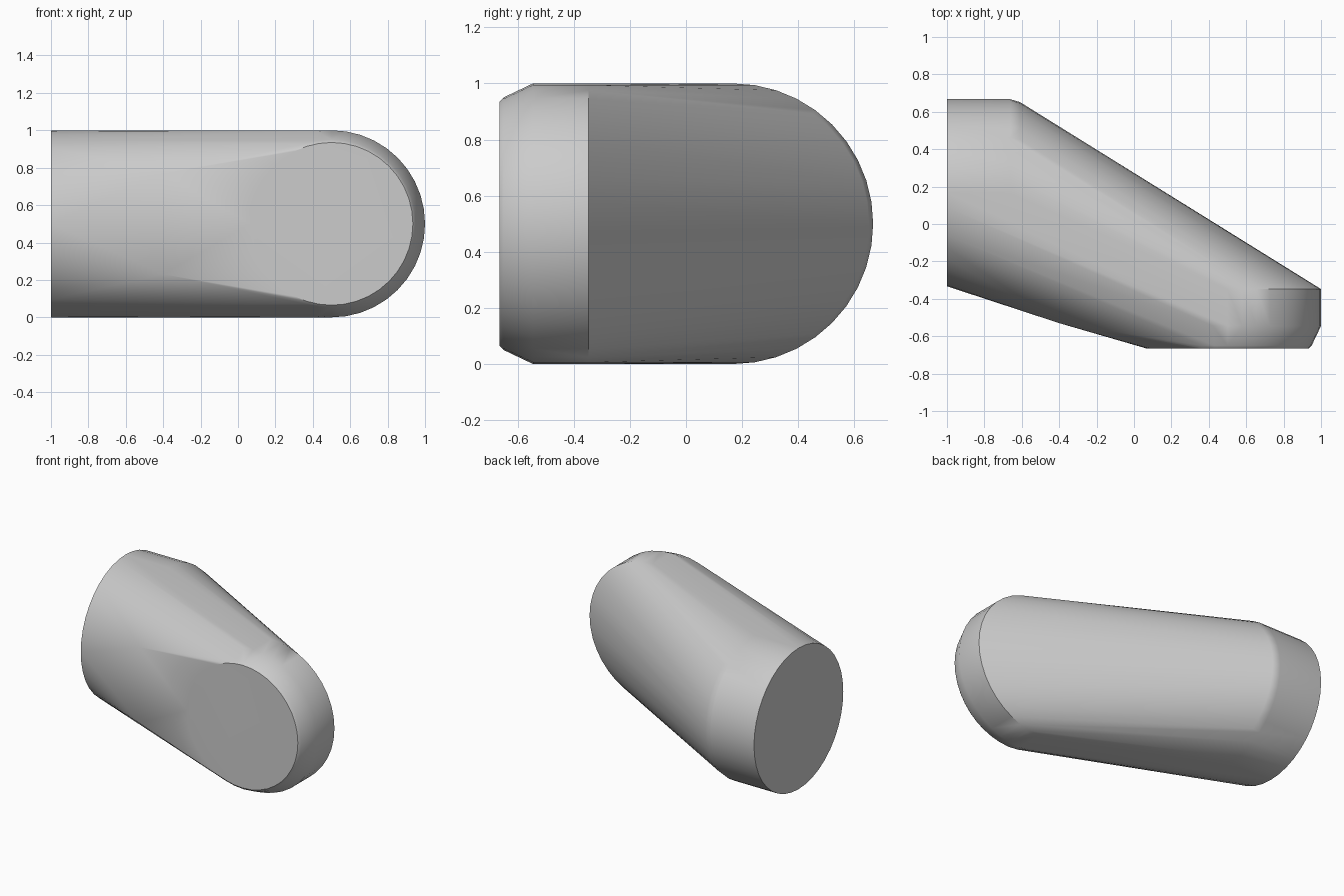
import bpy
import bmesh
from math import sin, cos, tau, radians

cube = bpy.data.objects.get("Cube")
if cube:
    bpy.data.objects.remove(cube, do_unlink=True)

SIDES = 40


def ring(bm, centre, radius, axis):
    """Add a circle of points around the x or y axis."""
    for i in range(SIDES):
        a, b = radius * cos(tau * i / SIDES), radius * sin(tau * i / SIDES)
        offset = (0, a, b) if axis == "x" else (a, 0, b)
        bm.verts.new([c + o for c, o in zip(centre, offset)])


bm = bmesh.new()

# Left-over pipe end, lying along x
for x, r in ((-1, 0.5), (-0.66, 0.5), (-0.61, 0.485)):
    ring(bm, (x, 0.167, 0.5), r, "x")

# Front end, facing -y, with a rounded rim
for y, r in ((-0.348, 0.5), (-0.545, 0.5), (-0.65, 0.45), (-0.665, 0.435)):
    ring(bm, (0.5, y, 0.5), r, "y")

# Slight bulge inside the bend
for z in (0.23, 0.77):
    bm.verts.new((-0.4, -0.53, z))

# Wrap one convex skin around the ends and drop everything inside
hull = bmesh.ops.convex_hull(bm, input=bm.verts[:])
inside = {g for g in hull["geom_interior"] + hull["geom_unused"]
          if isinstance(g, bmesh.types.BMVert)}
bmesh.ops.delete(bm, geom=list(inside), context="VERTS")
bmesh.ops.dissolve_limit(bm, angle_limit=radians(0.5),
                         verts=bm.verts[:], edges=bm.edges[:])
bmesh.ops.recalc_face_normals(bm, faces=bm.faces[:])

mesh = bpy.data.meshes.new("elbow_body")
bm.to_mesh(mesh)
bm.free()
body = bpy.data.objects.new("elbow_body", mesh)
bpy.context.collection.objects.link(body)

# Plain grey
grey = bpy.data.materials.new("light_grey")
grey.use_nodes = True
colour = (0.6, 0.6, 0.6, 1)
grey.diffuse_color = colour
grey.node_tree.nodes["Principled BSDF"].inputs["Base Color"].default_value = colour
mesh.materials.append(grey)

# Smooth sides, sharp end faces
bpy.ops.object.select_all(action="DESELECT")
body.select_set(True)
bpy.context.view_layer.objects.active = body
bpy.ops.object.shade_smooth_by_angle(angle=radians(35))
weighted = body.modifiers.new("even_shading", "WEIGHTED_NORMAL")
weighted.keep_sharp = True
